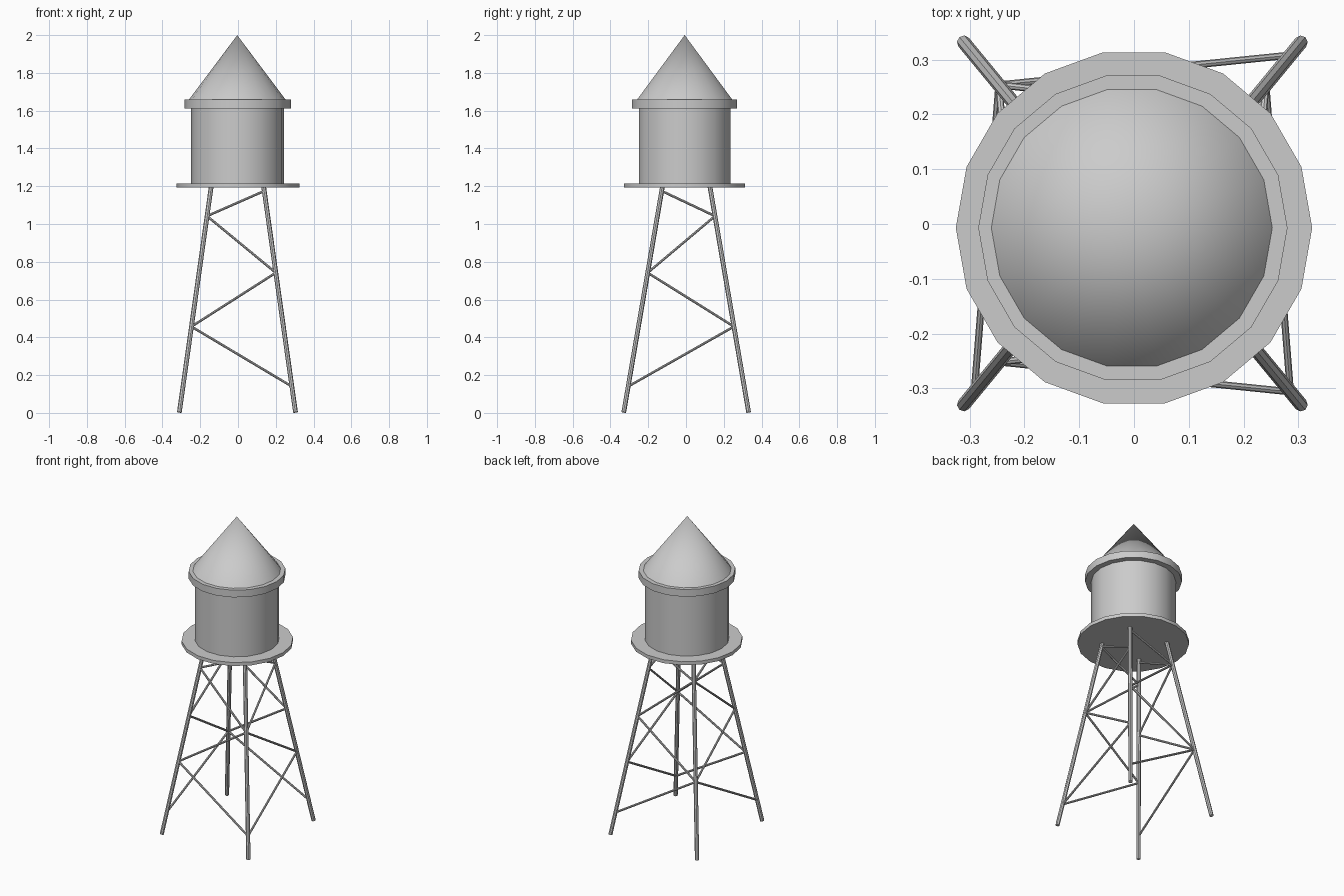
import bpy, math
from mathutils import Vector

if "Cube" in bpy.data.objects:
    bpy.data.objects.remove(bpy.data.objects["Cube"])

CX, CY = -0.002, -0.007   # tank axis


def round_part(name, r1, r2, z0, z1, x=CX):
    bpy.ops.mesh.primitive_cone_add(vertices=18, radius1=r1, radius2=r2, depth=z1 - z0,
                                    location=(x, CY, (z0 + z1) / 2),
                                    rotation=(0, 0, math.radians(90)))
    ob = bpy.context.object
    ob.name = name
    bpy.ops.object.shade_smooth_by_angle(angle=math.radians(35))
    return ob


def rod(name, a, b, radius, sides=8):
    d = b - a
    bpy.ops.mesh.primitive_cylinder_add(vertices=sides, radius=radius, depth=d.length,
                                        location=(a + b) / 2)
    ob = bpy.context.object
    ob.name = name
    ob.rotation_euler = d.to_track_quat('Z', 'Y').to_euler()
    return ob


# Platform, tank, rim and roof (18 sides, a vertex on the x axis)
parts = [
    round_part("platform", 0.325, 0.325, 1.192, 1.214, 0.0),
    round_part("tank", 0.246, 0.246, 1.205, 1.63),
    round_part("tank_rim", 0.282, 0.282, 1.612, 1.658),
    round_part("roof_cone", 0.257, 0.0, 1.657, 2.0, -0.004),
]
for p in parts:   # 90 degrees turned back so the first vertex sits on +x
    p.rotation_euler.z = math.radians(90)


# Centre line of the leg at corner (sx, sy)
def leg_point(sx, sy, z):
    t = z / 1.19
    return Vector((-0.003 + sx * (0.308 - 0.168 * t), 0.001 + sy * (0.331 - 0.204 * t), z))


# Splayed legs
for sx, nx in ((-1, "left"), (1, "right")):
    for sy, ny in ((-1, "front"), (1, "back")):
        rod(f"{ny}_{nx}_leg", leg_point(sx, sy, 0.003), leg_point(sx, sy, 1.198), 0.0125)

# Zigzag braces on all four sides
levels = [0.14, 0.457, 0.742, 1.042, 1.175]
for i in range(4):
    s = 1 if i % 2 == 0 else -1
    for side, n in ((-1, "front"), (1, "back")):
        rod(f"{n}_brace_{i + 1}", leg_point(s, side, levels[i]),
            leg_point(-s, side, levels[i + 1]), 0.0065)
    for side, n in ((-1, "left"), (1, "right")):
        rod(f"{n}_brace_{i + 1}", leg_point(side, -s, levels[i]),
            leg_point(side, s, levels[i + 1]), 0.0065)
